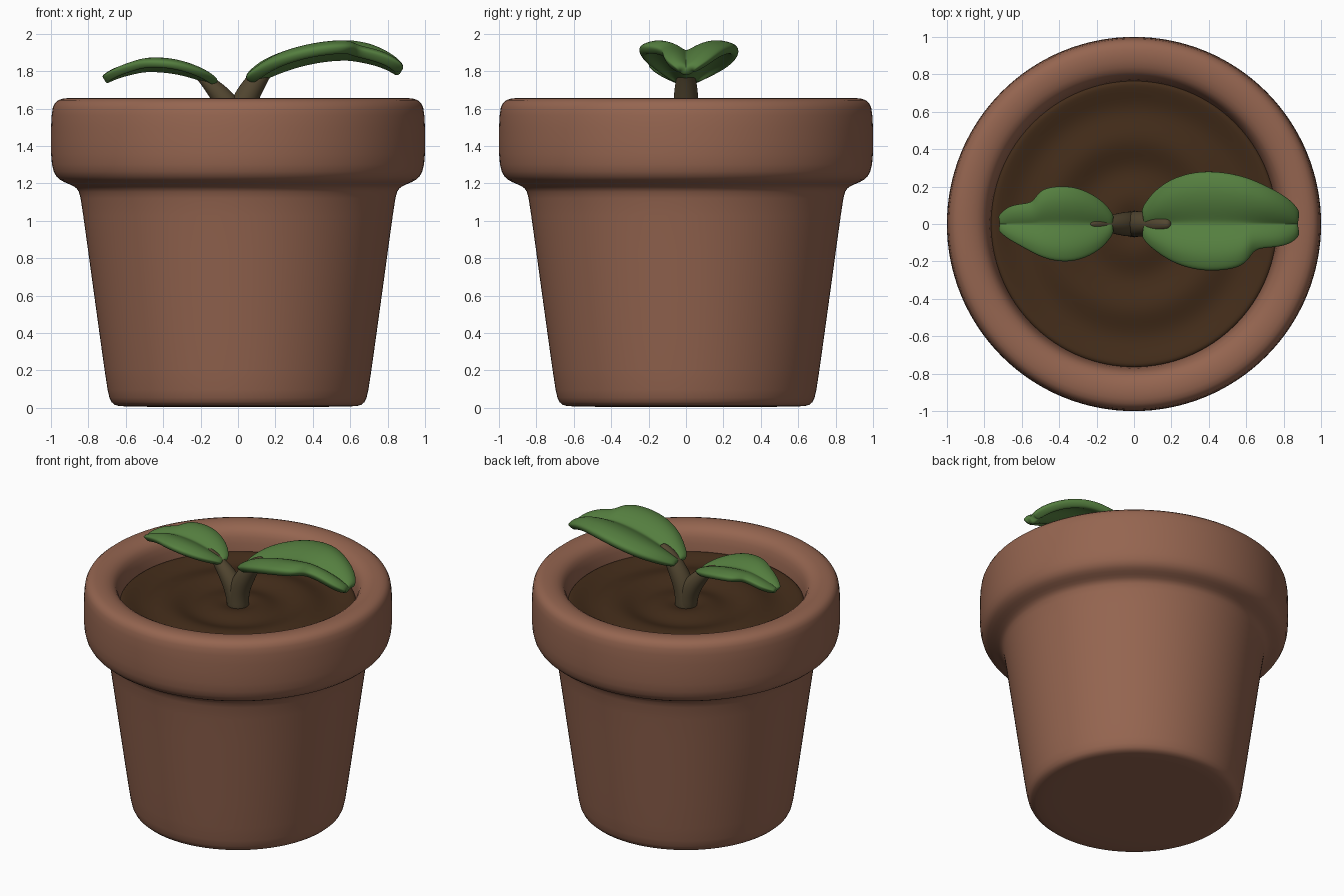
import bpy, math

if "Cube" in bpy.data.objects:
    bpy.data.objects.remove(bpy.data.objects["Cube"])


def make(name, verts, faces, color, solid=0.0, subsurf=1):
    mesh = bpy.data.meshes.new(name)
    mesh.from_pydata(verts, [], faces)
    mesh.shade_smooth()
    obj = bpy.data.objects.new(name, mesh)
    bpy.context.collection.objects.link(obj)
    mat = bpy.data.materials.new(name + "_mat")
    mat.diffuse_color = (*color, 1)
    mat.use_nodes = True
    mat.node_tree.nodes["Principled BSDF"].inputs["Base Color"].default_value = mat.diffuse_color
    mesh.materials.append(mat)
    if solid:
        mod = obj.modifiers.new("thickness", 'SOLIDIFY')
        mod.thickness, mod.offset = solid, 0
    mod = obj.modifiers.new("smooth", 'SUBSURF')
    mod.levels = mod.render_levels = subsurf
    return obj


def lathe(name, profile, color, n=64):
    """Spin (radius, z) points round z; ends are closed with a single polygon."""
    verts = [(r * math.cos(2 * math.pi * i / n), r * math.sin(2 * math.pi * i / n), z)
             for r, z in profile for i in range(n)]
    faces = [(j * n + i, j * n + (i + 1) % n, (j + 1) * n + (i + 1) % n, (j + 1) * n + i)
             for j in range(len(profile) - 1) for i in range(n)]
    last = (len(profile) - 1) * n
    faces.append(tuple(reversed(range(n))))
    faces.append(tuple(range(last, last + n)))
    return make(name, verts, faces, color)


def tube(name, path, color, n=12):
    """Tapered tube in the xz plane through (x, z, radius) points."""
    verts, faces = [], []
    for k, (x, z, r) in enumerate(path):
        a, b = path[max(k - 1, 0)], path[min(k + 1, len(path) - 1)]
        dx, dz = b[0] - a[0], b[1] - a[1]
        length = math.hypot(dx, dz)
        for i in range(n):
            t = 2 * math.pi * i / n
            c, s = r * math.cos(t), r * math.sin(t)
            verts.append((x + c * dz / length, s, z - c * dx / length))
    for j in range(len(path) - 1):
        faces += [(j * n + i, j * n + (i + 1) % n, (j + 1) * n + (i + 1) % n, (j + 1) * n + i)
                  for i in range(n)]
    faces.append(tuple(reversed(range(n))))
    faces.append(tuple(range(len(verts) - n, len(verts))))
    return make(name, verts, faces, color, subsurf=2)


def leaf(name, rows, bump, thick):
    """Leaf from (x, rib z, width to +y, width to -y) rows, with a sunken rib."""
    section = (-1, -.85, -.65, -.4, -.18, 0, .18, .4, .65, .85, 1)
    verts, faces, m = [], [], len(section)
    for x, z, wp, wn in rows:
        for u in section:
            w = wp if u > 0 else wn
            lift = bump * min(1, w / .2) * math.sin(min(abs(u) * 2.5, 2.5)) ** 1.3
            verts.append((x, u * w, z + lift))
    for j in range(len(rows) - 1):
        faces += [(j * m + i, (j + 1) * m + i, (j + 1) * m + i + 1, j * m + i + 1)
                  for i in range(m - 1)]
    if rows[-1][0] < 0:
        faces = [f[::-1] for f in faces]
    return make(name, verts, faces, GREEN, thick, 2)


CLAY, SOIL = (.30, .13, .08), (.055, .025, .01)
GREEN, BROWN = (.09, .21, .05), (.085, .062, .03)

# Pot with flared collar, rounded rim and hollow inside
lathe("pot", [(.3, .005), (.62, .005), (.665, .012), (.69, .045), (.705, .13), (.77, .6),
              (.838, 1.1), (.85, 1.16), (.875, 1.185), (.93, 1.205), (.975, 1.23),
              (1.0, 1.29), (1.003, 1.42), (1.0, 1.58), (.985, 1.635), (.94, 1.657),
              (.87, 1.657), (.81, 1.635), (.78, 1.59), (.765, 1.5), (.755, 1.35),
              (.62, .15), (.3, .13)], CLAY)

# Soil with soft concentric ripples
ripples = [(.77, 1.43), (.775, 1.475)]
for k in range(29):
    r = .76 - k * .026
    ripples.append((r, 1.46 + .03 * r + .015 * math.cos(2 * math.pi * (r - .45) / .32)))
lathe("soil", ripples, SOIL)

# Forked stem
tube("stem_right", [(0, 1.42, .078), (.0, 1.5, .073), (.012, 1.59, .072), (.055, 1.68, .068),
                    (.11, 1.765, .055), (.16, 1.815, .038), (.2, 1.84, .025)], BROWN)
tube("stem_left", [(0, 1.42, .074), (-.01, 1.52, .07), (-.045, 1.61, .068), (-.1, 1.68, .056),
                   (-.16, 1.74, .04), (-.2, 1.775, .028), (-.24, 1.8, .015)], BROWN)

# Large right leaf with a bite near its tip
leaf("leaf_right", [(.055, 1.735, .06, .05), (.085, 1.75, .12, .10), (.13, 1.772, .18, .14),
                    (.2, 1.802, .235, .195), (.3, 1.838, .272, .235), (.4, 1.862, .282, .25),
                    (.5, 1.876, .272, .243), (.57, 1.878, .255, .222), (.6, 1.877, .244, .185),
                    (.63, 1.874, .233, .132), (.7, 1.862, .2, .12), (.78, 1.84, .155, .115),
                    (.84, 1.812, .105, .09), (.872, 1.79, .045, .04)], .062, .06)

# Small left leaf with a bite on the other side
leaf("leaf_left", [(-.115, 1.73, .03, .03), (-.15, 1.747, .09, .09), (-.2, 1.767, .14, .145),
                   (-.28, 1.79, .185, .187), (-.36, 1.806, .203, .203), (-.44, 1.812, .198, .193),
                   (-.49, 1.812, .182, .175), (-.515, 1.81, .145, .163), (-.54, 1.806, .112, .15),
                   (-.6, 1.793, .105, .115), (-.66, 1.775, .095, .08),
                   (-.7, 1.757, .055, .045), (-.714, 1.75, .03, .025)], .044, .045)
